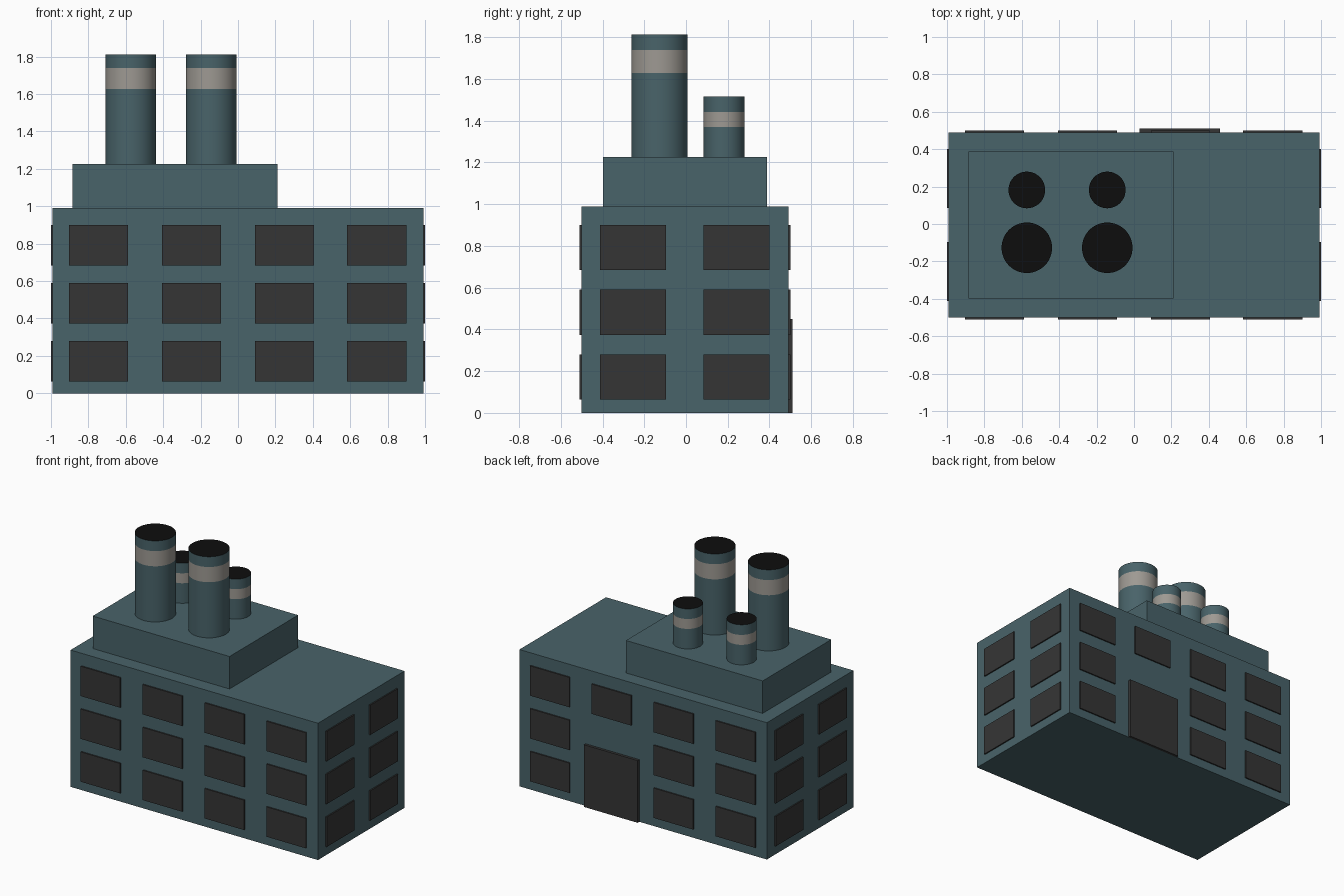
import bpy, bmesh, math

if "Cube" in bpy.data.objects:
    bpy.data.objects.remove(bpy.data.objects["Cube"])


def material(name, r, g, b):
    m = bpy.data.materials.new(name)
    m.diffuse_color = (r, g, b, 1)
    m.use_nodes = True
    m.node_tree.nodes["Principled BSDF"].inputs["Base Color"].default_value = m.diffuse_color
    return m


TEAL = material("teal_wall", 0.066, 0.125, 0.142)
GLASS = material("dark_pane", 0.036, 0.036, 0.036)
STRIPE = material("pale_stripe", 0.34, 0.32, 0.29)
SOOT = material("soot_black", 0.004, 0.004, 0.004)


def finish(name, bm, mats):
    bmesh.ops.recalc_face_normals(bm, faces=bm.faces)
    me = bpy.data.meshes.new(name)
    bm.to_mesh(me)
    bm.free()
    for m in mats:
        me.materials.append(m)
    ob = bpy.data.objects.new(name, me)
    bpy.context.collection.objects.link(ob)
    return ob


def box(name, x, y, z, mat):
    """Box from (min, max) ranges on each axis."""
    bm = bmesh.new()
    bmesh.ops.create_cube(bm, size=1)
    for v in bm.verts:
        v.co = [r[0] if c < 0 else r[1] for c, r in zip(v.co, (x, y, z))]
    return finish(name, bm, [mat])


def chimney(name, x, y, r, heights, sides=48):
    """Rings at the given heights; wall, stripe, wall, then a black top."""
    bm = bmesh.new()
    rings = [[bm.verts.new((x + r * math.cos(math.tau * i / sides),
                            y + r * math.sin(math.tau * i / sides), z))
              for i in range(sides)] for z in heights]
    for k in range(len(rings) - 1):
        a, b = rings[k], rings[k + 1]
        for i in range(sides):
            j = (i + 1) % sides
            f = bm.faces.new((a[i], a[j], b[j], b[i]))
            f.material_index = 1 if k == 1 else 0
            f.smooth = True
    bm.faces.new(list(reversed(rings[0])))
    bm.faces.new(rings[-1]).material_index = 2
    ob = finish(name, bm, [TEAL, STRIPE, SOOT])
    bpy.ops.object.select_all(action='DESELECT')
    bpy.context.view_layer.objects.active = ob
    ob.select_set(True)
    bpy.ops.object.shade_smooth_by_angle(angle=math.radians(35))


# Main building and roof block
HX, Y0, Y1, T = 0.9905, -0.50, 0.49, 0.0095
box("main_building", (-HX, HX), (Y0, Y1), (0, 0.99), TEAL)
box("roof_block", (-0.885, 0.21), (-0.397, 0.387), (0.99, 1.225), TEAL)

# Windows: three floors, four columns front and back, two on each end
HALF = 0.158
for floor, z in enumerate((0.172, 0.482, 0.792)):
    zr = (z - 0.108, z + 0.108)
    for col, x in enumerate((-0.745, -0.249, 0.248, 0.742)):
        xr = (x - HALF, x + HALF)
        box(f"front_window_{floor}_{col}", xr, (Y0 - T, Y0), zr, GLASS)
        if col != 2 or floor == 2:      # the door takes the lower two places
            box(f"back_window_{floor}_{col}", xr, (Y1, Y1 + T), zr, GLASS)
    for col, y in enumerate((-0.255, 0.243)):
        yr = (y - HALF, y + HALF)
        box(f"right_window_{floor}_{col}", (HX, HX + T), yr, zr, GLASS)
        box(f"left_window_{floor}_{col}", (-HX - T, -HX), yr, zr, GLASS)

# Back door
box("back_door", (0.03, 0.46), (Y1, 0.5095), (0, 0.45), GLASS)

# Two large chimneys at the front, two small ones behind
for side, x in (("left", -0.573), ("right", -0.143)):
    chimney(f"large_chimney_{side}", x, -0.127, 0.135, (1.225, 1.628, 1.738, 1.812))
    chimney(f"small_chimney_{side}", x, 0.182, 0.098, (1.225, 1.37, 1.442, 1.515))
